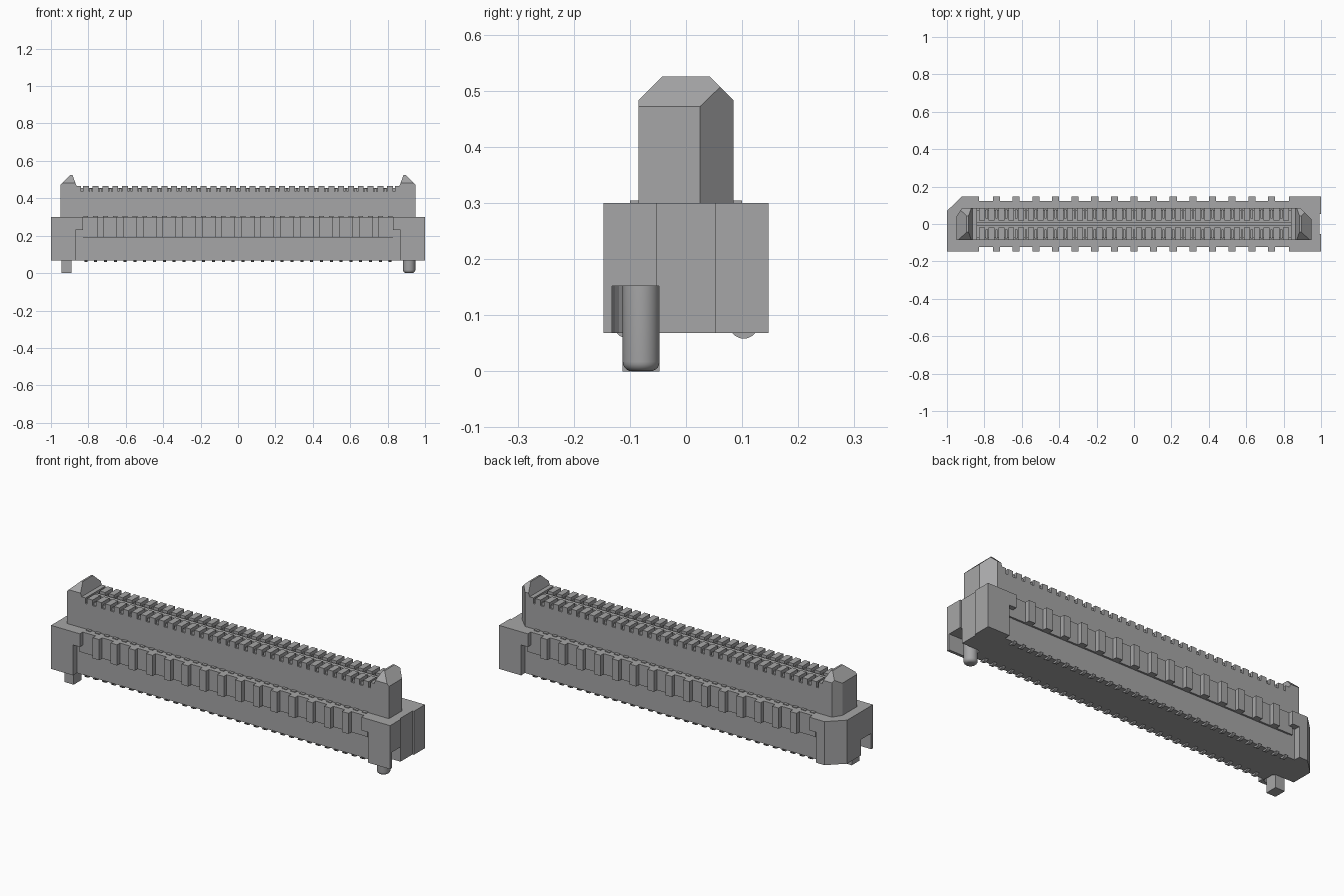
import bpy, bmesh, math
from mathutils import Vector, Matrix

cube = bpy.data.objects.get("Cube")
if cube:
    bpy.data.objects.remove(cube, do_unlink=True)

grey = bpy.data.materials.new("mid grey plastic")
grey.use_nodes = True
COLOUR = (0.38, 0.38, 0.385, 1)
grey.diffuse_color = COLOUR
grey.node_tree.nodes["Principled BSDF"].inputs["Base Color"].default_value = COLOUR


def finish(bm, name):
    bmesh.ops.recalc_face_normals(bm, faces=bm.faces)
    mesh = bpy.data.meshes.new(name)
    bm.to_mesh(mesh)
    bm.free()
    mesh.materials.append(grey)
    obj = bpy.data.objects.new(name, mesh)
    bpy.context.collection.objects.link(obj)
    return obj


def add_box(bm, x0, x1, y0, y1, z0, z1):
    place = Matrix.Translation(((x0 + x1) / 2, (y0 + y1) / 2, (z0 + z1) / 2))
    size = Matrix.Diagonal((x1 - x0, y1 - y0, z1 - z0, 1))
    bmesh.ops.create_cube(bm, size=1, matrix=place @ size)


def boxes(name, items):
    bm = bmesh.new()
    for item in items:
        add_box(bm, *item)
    return finish(bm, name)


def prism(name, outline, z0, z1, clips=()):
    """Extrude a plan outline, then trim it with (point, outward normal) planes."""
    bm = bmesh.new()
    face = bm.faces.new([bm.verts.new((x, y, z0)) for x, y in outline])
    top = bmesh.ops.extrude_face_region(bm, geom=[face])["geom"]
    verts = [v for v in top if isinstance(v, bmesh.types.BMVert)]
    bmesh.ops.translate(bm, verts=verts, vec=(0, 0, z1 - z0))
    for point, normal in clips:
        geom = bm.verts[:] + bm.edges[:] + bm.faces[:]
        cut = bmesh.ops.bisect_plane(bm, geom=geom, plane_co=Vector(point),
                                     plane_no=Vector(normal), clear_outer=True)
        edges = [e for e in cut["geom_cut"] if isinstance(e, bmesh.types.BMEdge)]
        if edges:
            bmesh.ops.holes_fill(bm, edges=edges)
    return finish(bm, name)


def cut_with(obj, cutter):
    cutter.hide_render = True
    cutter.hide_viewport = True
    cutter.display_type = 'WIRE'
    mod = obj.modifiers.new("cut", 'BOOLEAN')
    mod.operation = 'DIFFERENCE'
    mod.solver = 'EXACT'
    mod.object = cutter


PITCH = 0.0525
COUNT = 32
columns = [(i - (COUNT - 1) / 2) * PITCH for i in range(COUNT)]
BOTTOM, TOP = 0.068, 0.30

# Base housing: recessed lower wall, upper wall and side ribs
boxes("base_lower", [(-0.88, 0.88, -0.112, 0.112, BOTTOM, 0.19)])
boxes("base_upper", [(-0.85, 0.85, -0.122, 0.122, 0.19, TOP)])
ribs = []
for i in range(-7, 8):
    x = i * 2 * PITCH
    for y0, y1 in ((-0.147, -0.12), (0.12, 0.147)):
        ribs.append((x - 0.019, x + 0.019, y0, y1, 0.19, TOP))
boxes("side_ribs", ribs)

# End blocks with peg pockets and stepped inner corners
outlines = {
    -1: [(-1, -0.147), (-0.83, -0.147), (-0.83, 0.147), (-0.92, 0.147), (-1, 0.07)],
    1: [(0.83, -0.147), (1, -0.147), (1, -0.053), (0.992, -0.053),
        (0.992, 0.053), (1, 0.053), (1, 0.147), (0.83, 0.147)],
}
for side, label in ((-1, "right"), (1, "left")):
    block = prism(label + "_end_block", outlines[side], BOTTOM, TOP)
    xa, xb = sorted((side * 0.82, side * 0.87))
    cut_with(block, boxes(label + "_step_cutter", [
        (xa, xb, -0.2, -0.114, 0, 0.23), (xa, xb, 0.114, 0.2, 0, 0.23)]))
    arc = [math.radians(90 + 180 * k / 12) for k in range(13)]
    slot = [(side * (0.91 + 0.042 * math.cos(a)), -0.09 + 0.042 * math.sin(a)) for a in arc]
    slot += [(side * 1.05, -0.132), (side * 1.05, -0.048)]
    cut_with(block, prism(label + "_pocket_cutter", slot, 0, 0.152))

# Locating pegs: one round with a rounded tip, one square
boxes("right_peg", [(-0.945, -0.89, -0.113, -0.047, 0, 0.16)])
bm = bmesh.new()
bmesh.ops.create_cone(bm, cap_ends=True, segments=32, radius1=0.033, radius2=0.033,
                      depth=0.16, matrix=Matrix.Translation((0.915, -0.08, 0.08)))
tip = [e for e in bm.edges if all(v.co.z < 0.01 for v in e.verts)]
bmesh.ops.bevel(bm, geom=tip, offset=0.017, segments=5, profile=0.5, affect='EDGES')
peg = finish(bm, "left_peg")
bpy.ops.object.select_all(action='DESELECT')
peg.select_set(True)
bpy.context.view_layer.objects.active = peg
bpy.ops.object.shade_smooth_by_angle(angle=math.radians(35))

# Mating tongue: core, outer walls and central spine
boxes("tongue", [
    (-0.866, 0.866, -0.085, 0.085, 0.28, 0.40),
    (-0.866, 0.866, -0.085, -0.072, 0.40, 0.435),
    (-0.866, 0.866, 0.072, 0.085, 0.40, 0.435),
    (-0.866, 0.866, -0.012, 0.012, 0.40, 0.455),
    (-0.866, -0.84, -0.085, 0.085, 0.40, 0.465),
    (0.84, 0.866, -0.085, 0.085, 0.40, 0.465)])

# Comb of dividers with contacts sitting between them
dividers, contacts, pads = [], [], []
for x in columns:
    for s in (-1, 1):
        y0, y1 = sorted((s * 0.02, s * 0.085))
        dividers.append((x - 0.016, x + 0.016, y0, y1, 0.395, 0.465))
        c0, c1 = sorted((s * 0.03, s * 0.078))
        mid = x + PITCH / 2
        if mid < 0.83:
            contacts.append((mid - 0.006, mid + 0.006, c0, c1, 0.395, 0.452))
        p0, p1 = sorted((s * 0.084, s * 0.1))
        pads.append((x - 0.013, x + 0.013, p0, p1, 0.295, 0.304))
boxes("comb_dividers", dividers)
boxes("contacts", contacts)
boxes("contact_pads", pads)

# Guide posts with tapered tops
for side, label in ((-1, "right"), (1, "left")):
    corner = 0.04 if side < 0 else 0.025
    inset = 0.92 if side < 0 else 0.89
    plan = [(side * 0.845, -0.085), (side * 0.95, -0.085), (side * 0.95, corner),
            (side * inset, 0.085), (side * 0.845, 0.085)]
    prism(label + "_guide_post", plan, 0.28, 0.525, [
        ((side * 0.95, 0, 0.472), (side * 0.053, 0, 0.055)),
        ((side * 0.863, 0, 0.465), (-side * 0.06, 0, 0.022)),
        ((0, -0.085, 0.483), (0, -1, 1)),
        ((0, 0.085, 0.483), (0, 1, 1))])

# Rounded solder tails under the base
bm = bmesh.new()
for x in columns:
    for y in (-0.103, 0.103):
        place = Matrix.Translation((x, y, 0.083)) @ Matrix.Rotation(math.pi / 2, 4, 'Y')
        bmesh.ops.create_cone(bm, cap_ends=True, segments=20, radius1=0.025,
                              radius2=0.025, depth=0.016, matrix=place)
# keep only the part below the housing
geom = bm.verts[:] + bm.edges[:] + bm.faces[:]
bmesh.ops.bisect_plane(bm, geom=geom, plane_co=(0, 0, 0.07), plane_no=(0, 0, 1),
                       clear_outer=True)
finish(bm, "solder_tails")
